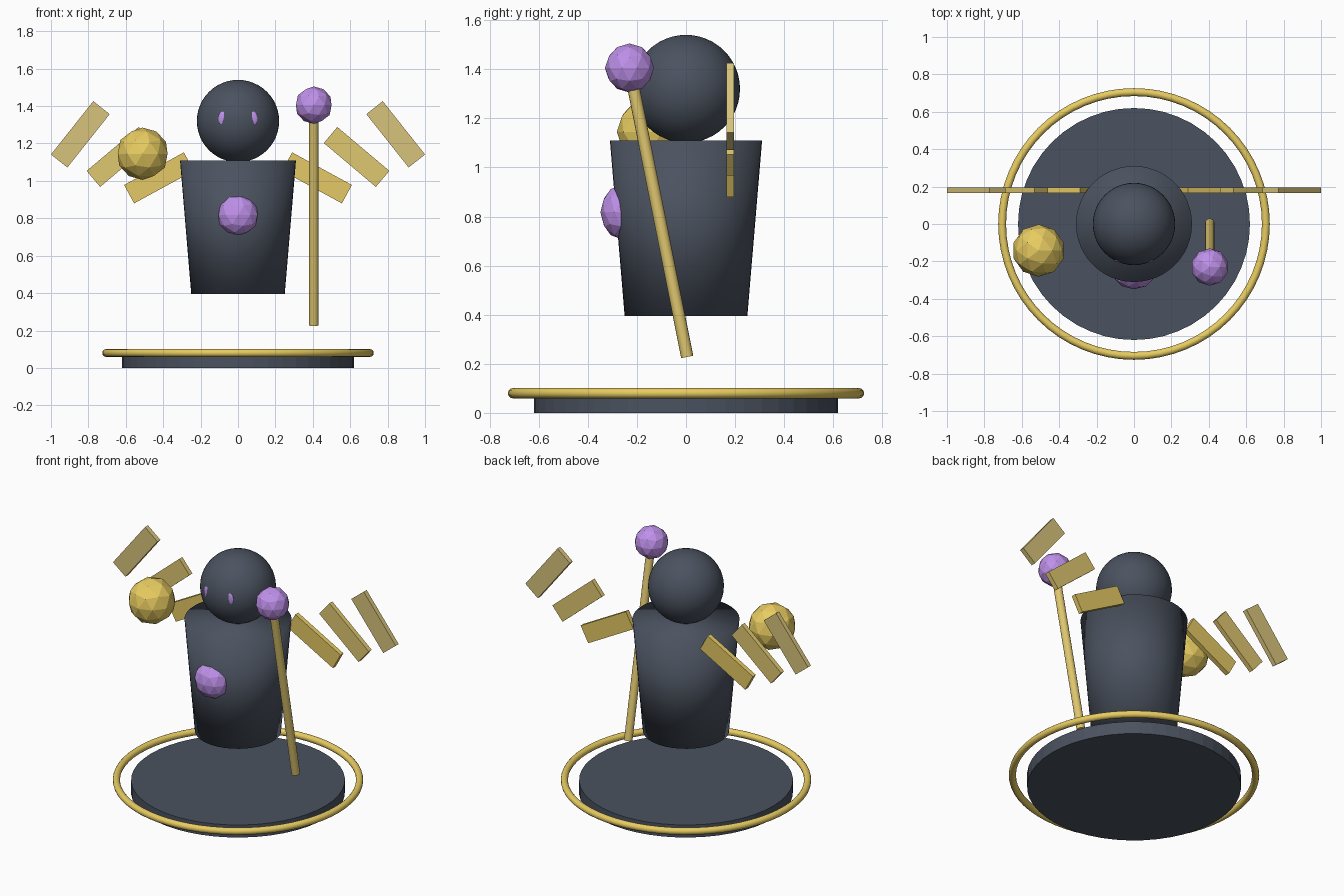
import bpy, math
from mathutils import Vector

if "Cube" in bpy.data.objects:
    bpy.data.objects.remove(bpy.data.objects["Cube"])


def material(name, rgb):
    m = bpy.data.materials.new(name)
    m.diffuse_color = (*rgb, 1)
    m.use_nodes = True
    m.node_tree.nodes["Principled BSDF"].inputs["Base Color"].default_value = m.diffuse_color
    return m


SLATE = material("slate", (0.07, 0.085, 0.115))
GOLD = material("gold", (0.80, 0.60, 0.12))
PALE_GOLD = [material("gold_%d" % i, c) for i, c in enumerate(
    [(0.78, 0.58, 0.13), (0.74, 0.57, 0.16), (0.69, 0.55, 0.20)])]
PURPLE = material("purple", (0.52, 0.28, 0.82))


def finish(name, mat, smooth=None):
    """Name the active object, give it a material and its shading."""
    ob = bpy.context.object
    ob.name = name
    ob.data.materials.append(mat)
    if smooth == "all":
        bpy.ops.object.shade_smooth()
    elif smooth == "angle":
        bpy.ops.object.shade_smooth_by_angle(angle=math.radians(35))
    return ob


def faceted_ball(name, loc, radius, mat, depth=1.0):
    bpy.ops.mesh.primitive_ico_sphere_add(subdivisions=2, radius=radius, location=loc)
    bpy.context.object.scale.y = depth
    return finish(name, mat)


# Base disc and the ring floating around it
bpy.ops.mesh.primitive_cylinder_add(vertices=48, radius=0.62, depth=0.08, location=(0, 0, 0.04))
finish("base_disc", SLATE)
bpy.ops.mesh.primitive_torus_add(major_radius=0.705, minor_radius=0.021, major_segments=64,
                                 minor_segments=12, location=(0, 0, 0.08))
finish("base_ring", GOLD, "all")

# Tapered floating body and head
bpy.ops.mesh.primitive_cone_add(vertices=48, radius1=0.25, radius2=0.31, depth=0.715,
                                location=(0, 0, 0.7525))
finish("body", SLATE, "all")
bpy.ops.mesh.primitive_uv_sphere_add(segments=48, ring_count=24, radius=0.22, location=(0, 0, 1.32))
finish("head", SLATE, "all")

# Eyes: flattened beads that just break the head surface
for side, label in ((-1, "left"), (1, "right")):
    bpy.ops.mesh.primitive_uv_sphere_add(segments=24, ring_count=12, radius=1,
                                         location=(side * 0.075, -0.195, 1.333))
    bpy.context.object.scale = (0.03, 0.01, 0.04)
    finish(label + "_eye", PURPLE, "all")

# Chest gem and hovering orb
faceted_ball("chest_gem", (0, -0.265, 0.818), 0.11, PURPLE, 0.76)
faceted_ball("floating_orb", (-0.51, -0.142, 1.145), 0.14, GOLD)

# Leaning staff with its gem
bottom, top = Vector((0.405, 0.005, 0.228)), Vector((0.405, -0.23, 1.405))
axis = top - bottom
bpy.ops.mesh.primitive_cylinder_add(vertices=16, radius=0.025, depth=axis.length,
                                    location=(bottom + top) / 2,
                                    rotation=axis.to_track_quat('Z', 'Y').to_euler())
finish("staff", PALE_GOLD[1], "angle")
faceted_ball("staff_gem", top, 0.1, PURPLE)

# Three fanned wing plates on each side
PLATES = [(0.4225, 1.016, 0.5), (0.634, 1.128, 0.7), (0.843, 1.249, 0.9)]
for side, label in ((-1, "left"), (1, "right")):
    for i, (x, z, tilt) in enumerate(PLATES):
        bpy.ops.mesh.primitive_cube_add(size=1, location=(side * x, 0.18, z),
                                        rotation=(0, side * tilt, 0))
        bpy.context.object.scale = (0.364, 0.03, 0.112)
        finish("%s_wing_plate_%d" % (label, i + 1), PALE_GOLD[i])
